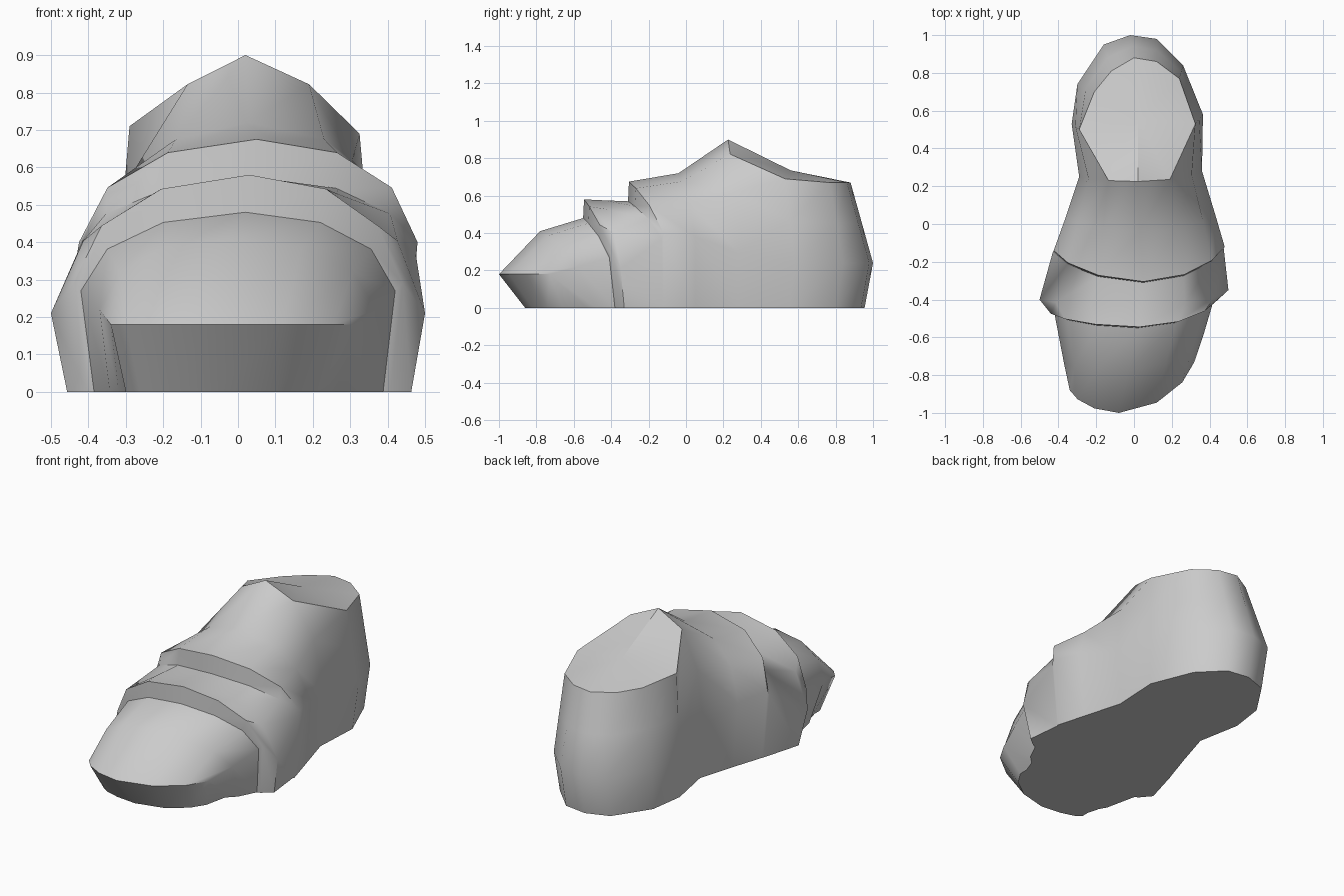
import bpy, bmesh
from mathutils import Vector

if "Cube" in bpy.data.objects:
    bpy.data.objects.remove(bpy.data.objects["Cube"])

# half cross-section: (width fraction, height fraction above widest point, sideways sweep in y)
HALF = [(1.0, 0.0, 1.0), (0.84, 0.53, 0.6), (0.5, 0.87, 0.2)]


def arch(yt, yl, yr, xl, xr, xt, zt, zw, ys):
    """Nine points from the left sole edge over the top to the right sole edge."""
    def side(xs, y):
        k = 1.0 if zw == 0 else 0.92
        pts = [Vector((xt + (xs - xt) * k, y + ys, 0))]
        for fx, fz, u in HALF:
            pts.append(Vector((xt + (xs - xt) * fx, yt + (y - yt) * u, zw + (zt - zw) * fz)))
        return pts
    return side(xl, yl) + [Vector((xt, yt, zt))] + side(xr, yr)[::-1]


def make(name, faces):
    """Mesh object from faces given as point lists; shared points are welded."""
    bm = bmesh.new()
    for f in faces:
        bm.faces.new([bm.verts.new(p) for p in f])
    bmesh.ops.remove_doubles(bm, verts=bm.verts, dist=0.0005)
    bmesh.ops.recalc_face_normals(bm, faces=bm.faces)
    me = bpy.data.meshes.new(name)
    bm.to_mesh(me)
    bm.free()
    ob = bpy.data.objects.new(name, me)
    bpy.context.collection.objects.link(ob)
    bpy.ops.object.select_all(action='DESELECT')
    ob.select_set(True)
    bpy.context.view_layer.objects.active = ob
    bpy.ops.object.shade_smooth_by_angle(angle=0.75)
    return ob


def loft(rows):
    return [[a[i], a[i + 1], b[i + 1], b[i]]
            for a, b in zip(rows, rows[1:]) for i in range(len(a) - 1)]


# toe cap, two stepped bands and instep, front to back
front = [arch(*r) for r in (
    (-0.86, -0.80, -0.66, -0.30, 0.26, -0.06, 0.00, 0.00, 0.05),
    (-1.00, -0.88, -0.73, -0.34, 0.32, -0.08, 0.18, 0.18, 0.20),
    (-0.78, -0.74, -0.58, -0.37, 0.37, -0.03, 0.41, 0.22, 0.10),
    (-0.55, -0.48, -0.41, -0.42, 0.42, 0.02, 0.48, 0.27, 0.03),
    (-0.545, -0.475, -0.405, -0.44, 0.44, 0.03, 0.58, 0.29, 0.03),
    (-0.44, -0.40, -0.35, -0.50, 0.50, 0.04, 0.575, 0.21, 0.02),
    (-0.31, -0.15, -0.13, -0.43, 0.475, 0.05, 0.57, 0.37, 0.00),
    (-0.305, -0.14, -0.12, -0.425, 0.48, 0.05, 0.675, 0.40, 0.00),
    (-0.04, 0.04, 0.05, -0.36, 0.43, 0.03, 0.72, 0.38, 0.00),
    (0.225, 0.25, 0.28, -0.29, 0.36, 0.02, 0.90, 0.30, 0.00))]

# heel columns, right side round the back to the left: bulge x, y and rim x, y, z
last = front[-1]
heel = [last[:-5:-1]]
for mx, my, rx, ry, rz in (
        (0.365, 0.58, 0.325, 0.53, 0.69), (0.26, 0.84, 0.24, 0.77, 0.67),
        (0.12, 0.98, 0.12, 0.86, 0.67), (-0.02, 1.0, 0.0, 0.88, 0.67),
        (-0.16, 0.95, -0.12, 0.81, 0.67), (-0.30, 0.74, -0.21, 0.70, 0.68),
        (-0.33, 0.53, -0.29, 0.50, 0.71)):
    mid, rim = Vector((mx, my, 0.24)), Vector((rx, ry, rz))
    heel.append([Vector((mx * 0.95, my * 0.955, 0)), mid, mid.lerp(rim, 0.5), rim])
heel.append(last[:4])

make("shoe_upper", loft(front) + loft(heel))

# flat sole
outline = front[0] + [r[-1] for r in front[1:]] + [c[0] for c in heel[1:-1]]
outline += [r[0] for r in front[:0:-1]]
make("sole", [outline])

# slightly sunken panel closing the ankle opening
rim = [last[4]] + [c[3] for c in heel]
centre = Vector((0.02, 0.56, 0.735))
make("ankle_panel", [[rim[i - 1], rim[i], centre] for i in range(len(rim))])
for v in [bpy.data.objects["ankle_panel"]]:
    if v.data.polygons[0].normal.z < 0:
        v.data.flip_normals()
sole = bpy.data.objects["sole"]
if sole.data.polygons[0].normal.z > 0:
    sole.data.flip_normals()
